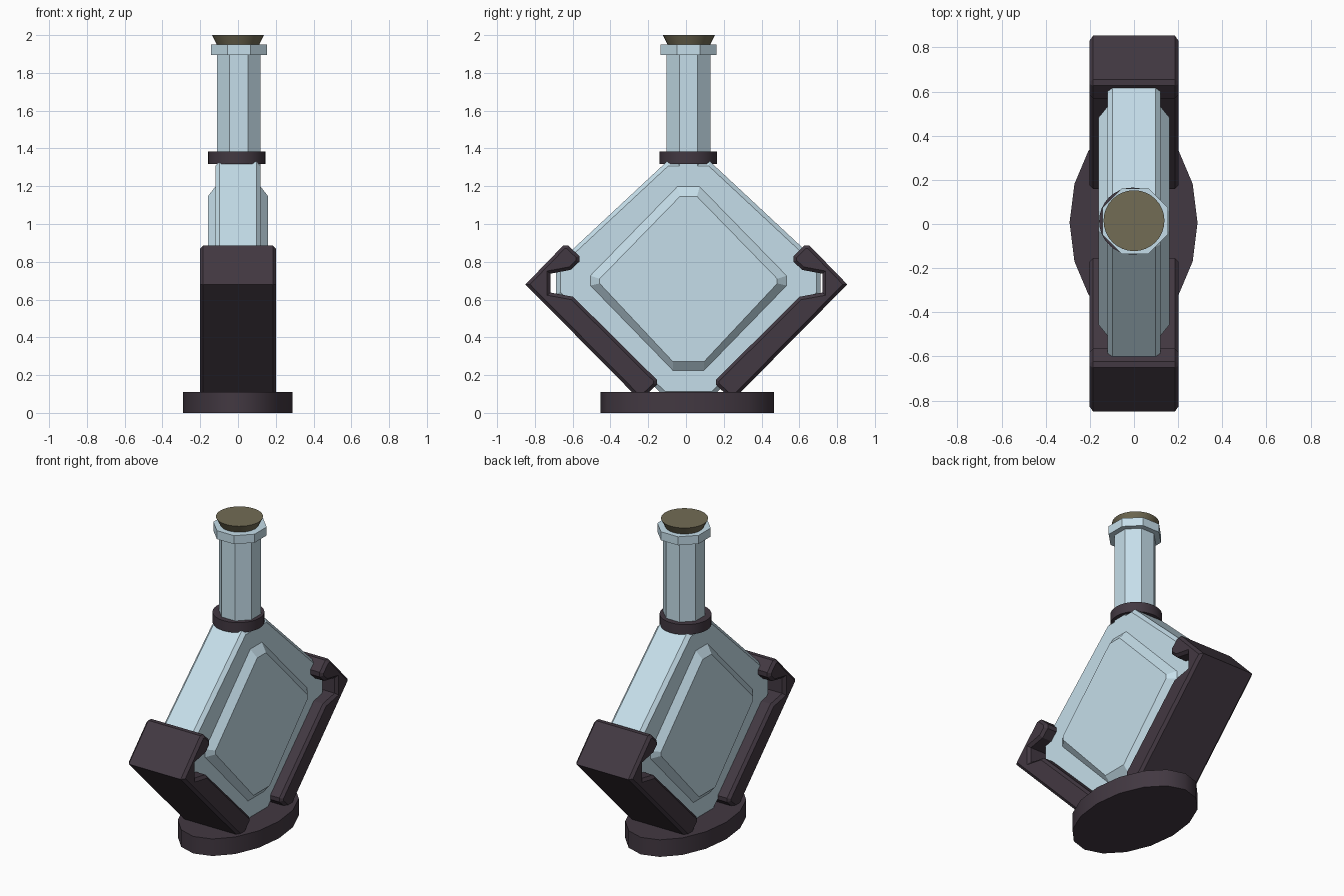
import bpy, bmesh, math

if "Cube" in bpy.data.objects:
    bpy.data.objects.remove(bpy.data.objects["Cube"])

CY = 0.013  # bottle axis offset in y


def material(name, rgb):
    m = bpy.data.materials.new(name)
    m.diffuse_color = (*rgb, 1)
    m.use_nodes = True
    m.node_tree.nodes["Principled BSDF"].inputs["Base Color"].default_value = m.diffuse_color
    return m


GLASS = material("pale_glass", (0.56, 0.73, 0.82))
DARK = material("dark_stand", (0.055, 0.040, 0.054))
CORK = material("cork", (0.17, 0.15, 0.09))


def finish(bm, name, mat):
    bmesh.ops.recalc_face_normals(bm, faces=bm.faces)
    me = bpy.data.meshes.new(name)
    bm.to_mesh(me)
    bm.free()
    me.materials.append(mat)
    ob = bpy.data.objects.new(name, me)
    bpy.context.collection.objects.link(ob)
    return ob


def loft(sections, name, mat, bevel=0):
    """Join (x, [(y, z)...]) sections along x; optionally bevel the cap rims."""
    bm = bmesh.new()
    rings = [[bm.verts.new((x, y, z)) for y, z in pts] for x, pts in sections]
    n = len(rings[0])
    for a, b in zip(rings, rings[1:]):
        for i in range(n):
            j = (i + 1) % n
            bm.faces.new((a[i], a[j], b[j], b[i]))
    caps = [bm.faces.new(rings[0]), bm.faces.new(rings[-1])]
    bmesh.ops.recalc_face_normals(bm, faces=bm.faces)
    if bevel:
        rims = [e for f in caps for e in f.edges]
        bmesh.ops.bevel(bm, geom=rims, offset=bevel, segments=1,
                        affect='EDGES', clamp_overlap=False)
    return finish(bm, name, mat)


def turned(name, mat, sides, r1, r2, z0, z1, cx=0, cy=0, sy=1, turn=0, smooth=False):
    """Upright cylinder or cone between z0 and z1, stretched in y by sy."""
    bm = bmesh.new()
    rings = []
    for r, z in ((r1, z0), (r2, z1)):
        angs = [turn + 2 * math.pi * i / sides for i in range(sides)]
        rings.append([bm.verts.new((cx + r * math.cos(a), cy + sy * r * math.sin(a), z))
                      for a in angs])
    for i in range(sides):
        j = (i + 1) % sides
        f = bm.faces.new((rings[0][i], rings[0][j], rings[1][j], rings[1][i]))
    bm.faces.new(rings[0])
    bm.faces.new(rings[1])
    ob = finish(bm, name, mat)
    if smooth:
        bpy.ops.object.select_all(action='DESELECT')
        ob.select_set(True)
        bpy.context.view_layer.objects.active = ob
        bpy.ops.object.shade_smooth_by_angle(angle=math.radians(35))
    return ob


def symmetric(half):
    """Mirror a right-hand profile (top to bottom) about the bottle axis."""
    return [(CY + y, z) for y, z in half] + [(CY - y, z) for y, z in reversed(half)]


# Diamond-shaped bottle body
body = symmetric([(0.115, 1.33), (0.70, 0.785), (0.70, 0.63), (0.13, 0.09)])
loft([(-0.12, body), (0.12, body)], "bottle_body", GLASS, bevel=0.022)

# Raised panels on both broad sides
outer = symmetric([(0.06, 1.20), (0.522, 0.727), (0.522, 0.674), (0.083, 0.223)])
inner = symmetric([(0.045, 1.146), (0.47, 0.71), (0.47, 0.685), (0.083, 0.272)])
loft([(-0.16, inner), (-0.118, outer), (0.118, outer), (0.16, inner)],
     "bottle_side_panels", GLASS)

# Octagonal neck and lip
OCT = math.pi / 8
K = 1 / math.cos(OCT)
turned("bottle_neck", GLASS, 8, 0.116 * K, 0.116 * K, 1.30, 1.91, 0.004, CY, turn=OCT)
turned("bottle_lip", GLASS, 8, 0.148 * K, 0.148 * K, 1.895, 1.95, 0.005, CY, turn=OCT)

# Collar and stopper
turned("neck_collar", DARK, 32, 0.152, 0.152, 1.318, 1.383, -0.006, CY, smooth=True)
turned("cork_stopper", CORK, 32, 0.108, 0.138, 1.94, 2.0, 0, 0.015, smooth=True)

# Oval foot
turned("stand_foot", DARK, 16, 0.29, 0.29, 0, 0.11, -0.002, 0.006,
       sy=0.459 / 0.29, smooth=True)

# Hooked cradle arms on both sides
arm = [(0.852, 0.68), (0.652, 0.886), (0.625, 0.886), (0.567, 0.83), (0.567, 0.80),
       (0.613, 0.757), (0.72, 0.737), (0.72, 0.637), (0.60, 0.615), (0.156, 0.175),
       (0.156, 0.149), (0.23, 0.08), (0.258, 0.08)]
for side, label in ((1, "back"), (-1, "front")):
    pts = [(side * y + 0.002, z) for y, z in arm]
    loft([(-0.202, pts), (0.202, pts)], "cradle_arm_" + label, DARK, bevel=0.017)
